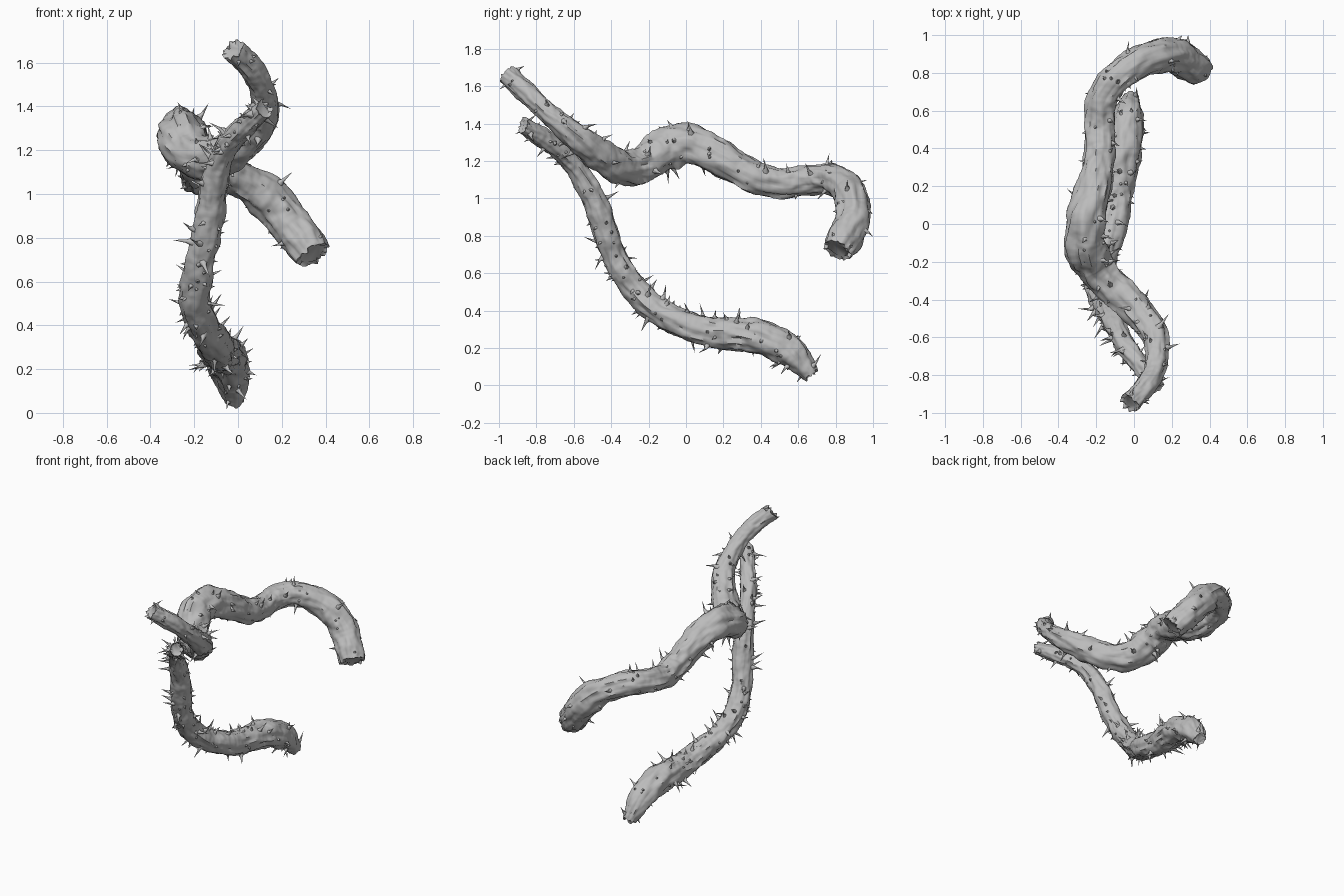
import bpy, bmesh, math, random
from mathutils import Vector, noise

random.seed(7)
SIDES = 40
STEPS = 18

cube = bpy.data.objects.get("Cube")
if cube:
    bpy.data.objects.remove(cube, do_unlink=True)

bark = bpy.data.materials.new("grey bark")
bark.use_nodes = True
grey = (0.5, 0.5, 0.5, 1)
bark.diffuse_color = grey
bark.node_tree.nodes["Principled BSDF"].inputs["Base Color"].default_value = grey


def spline(points):
    """Smooth path through (x, y, z, radius) points."""
    pts = [Vector(p) for p in points]
    pts = [2 * pts[0] - pts[1]] + pts + [2 * pts[-1] - pts[-2]]
    path = []
    for a, b, c, d in zip(pts, pts[1:], pts[2:], pts[3:]):
        for i in range(STEPS):
            t = i / STEPS
            path.append(0.5 * (2 * b + (c - a) * t + (2 * a - 5 * b + 4 * c - d) * t ** 2
                               + (3 * b - a - 3 * c + d) * t ** 3))
    return path + [pts[-2]]


def finish(bm, name):
    bmesh.ops.recalc_face_normals(bm, faces=bm.faces)
    mesh = bpy.data.meshes.new(name)
    bm.to_mesh(mesh)
    bm.free()
    mesh.materials.append(bark)
    obj = bpy.data.objects.new(name, mesh)
    bpy.context.collection.objects.link(obj)
    bpy.ops.object.select_all(action='DESELECT')
    obj.select_set(True)
    bpy.context.view_layer.objects.active = obj
    bpy.ops.object.shade_smooth_by_angle(angle=math.radians(60))


def wave(pos):
    return noise.noise(pos, noise_basis='PERLIN_NEW')


def bark_radius(r, angle, along, pos):
    """Lumps, lengthwise grooves, stretched knots and fine grain."""
    around = Vector((math.cos(angle), math.sin(angle), 0))
    groove = wave(around * 2 + Vector((0, 0, along * 4)))
    knot = wave(around * 3.2 + Vector((5, 2, along * 10)))
    lump = wave(pos * 9)
    grain = wave(pos * 38)
    return r * (1 + 0.13 * groove + 0.16 * knot + 0.13 * lump) + 0.004 * grain


def vine(name, points, thorn_count):
    path = spline(points)
    centres = [p.to_3d() for p in path]
    bm = bmesh.new()
    rings, along = [], 0
    side = Vector((1, 0, 0))
    last = len(path) - 1
    for i, c in enumerate(centres):
        tangent = (centres[min(i + 1, last)] - centres[max(i - 1, 0)]).normalized()
        side = (side - tangent * side.dot(tangent)).normalized()
        up = tangent.cross(side)
        if i:
            along += (c - centres[i - 1]).length
        ring = []
        for k in range(SIDES):
            angle = math.tau * k / SIDES
            out = side * math.cos(angle) + up * math.sin(angle)
            pos = c + out * bark_radius(path[i].w, angle, along, c + out * path[i].w)
            # torn edge at both ends
            if i in (0, last):
                pos += tangent * 0.03 * wave(pos * 45)
            ring.append(bm.verts.new(pos))
        rings.append(ring)
    for a, b in zip(rings, rings[1:]):
        for k in range(SIDES):
            n = (k + 1) % SIDES
            bm.faces.new((a[k], a[n], b[n], b[k]))

    # hollowed, broken ends
    for end, inner in ((0, 4), (last, last - 4)):
        prev = rings[end]
        hollow = [bm.verts.new(centres[inner].lerp(v.co, 0.75)) for v in prev]
        for k in range(SIDES):
            n = (k + 1) % SIDES
            bm.faces.new((prev[k], prev[n], hollow[n], hollow[k]))
        bm.faces.new(hollow)

    # thorns: slim leaning cones with a flared foot
    thorns = bmesh.new()
    for _ in range(thorn_count):
        i = random.randrange(2, last - 1)
        root = random.choice(rings[i]).co
        out = (root - centres[i]).normalized()
        tangent = (centres[i + 1] - centres[i]).normalized()
        lean = tangent * random.uniform(-0.6, 0.6) + out.cross(tangent) * random.uniform(-0.5, 0.5)
        length = 0.015 + 0.07 * random.random() ** 2
        width = 0.006 + 0.07 * length
        u, v = tangent, out.cross(tangent)
        levels = []
        for height, size in ((-0.01, 1.8), (0.2 * length, 0.75)):
            mid = root + (out + lean * 0.4) * height
            levels.append([thorns.verts.new(mid + (u * math.cos(t) + v * math.sin(t)) * width * size)
                           for t in (math.tau * k / 6 for k in range(6))])
        tip = root + (out + lean).normalized() * length
        tip.z = max(tip.z, 0)
        tip.y = max(-1, min(1, tip.y))
        tip = thorns.verts.new(tip)
        low, high = levels
        for k in range(6):
            n = (k + 1) % 6
            thorns.faces.new((low[k], low[n], high[n], high[k]))
            thorns.faces.new((high[k], high[n], tip))

    finish(bm, name)
    finish(thorns, name + "_thorns")


# thick upper vine, from the raised front tip to the drooping back end
vine("upper_vine", [
    (-0.025, -0.95, 1.66, 0.054), (0.07, -0.85, 1.56, 0.054), (0.12, -0.73, 1.45, 0.057),
    (0.105, -0.59, 1.33, 0.069), (0.02, -0.46, 1.23, 0.083), (-0.10, -0.34, 1.165, 0.09),
    (-0.21, -0.23, 1.18, 0.1), (-0.26, -0.11, 1.26, 0.105), (-0.25, 0.02, 1.285, 0.1),
    (-0.215, 0.17, 1.225, 0.092), (-0.185, 0.34, 1.125, 0.083), (-0.18, 0.5, 1.08, 0.08),
    (-0.17, 0.65, 1.095, 0.08), (-0.08, 0.78, 1.1, 0.08), (0.06, 0.87, 1.045, 0.084),
    (0.19, 0.895, 0.925, 0.092), (0.275, 0.86, 0.81, 0.09), (0.34, 0.81, 0.72, 0.08)], 90)

# thinner lower vine, from the front tip down to the ground
vine("lower_vine", [
    (0.12, -0.87, 1.39, 0.042), (0.035, -0.75, 1.31, 0.049), (-0.06, -0.62, 1.2, 0.054),
    (-0.11, -0.51, 1.03, 0.061), (-0.14, -0.44, 0.84, 0.066), (-0.18, -0.37, 0.66, 0.066),
    (-0.195, -0.27, 0.51, 0.07), (-0.155, -0.14, 0.39, 0.072), (-0.115, 0.0, 0.325, 0.077),
    (-0.09, 0.15, 0.28, 0.082), (-0.07, 0.3, 0.275, 0.09), (-0.045, 0.45, 0.235, 0.092),
    (-0.03, 0.57, 0.17, 0.081), (-0.015, 0.67, 0.05, 0.042)], 140)
